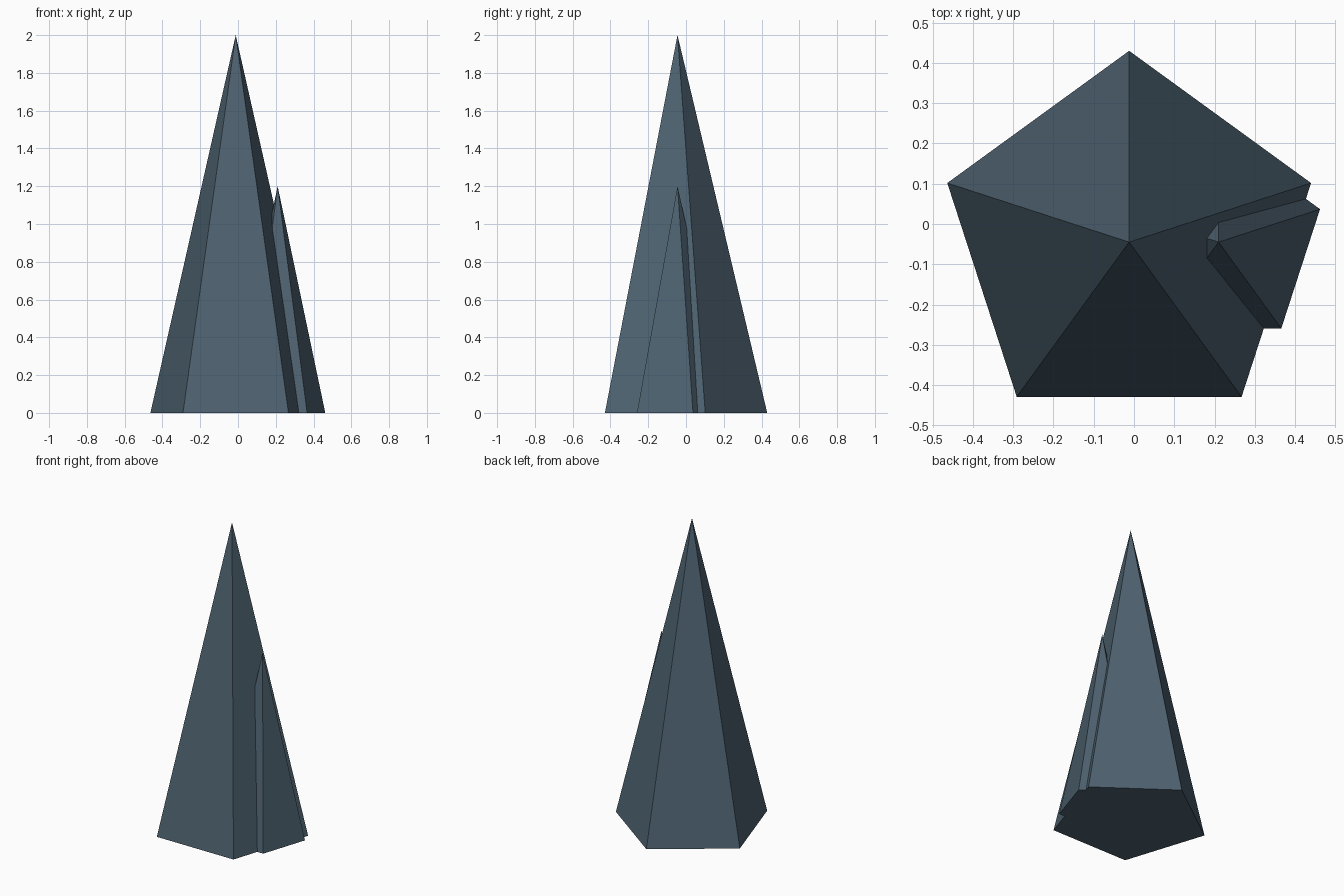
import bpy
import math

if "Cube" in bpy.data.objects:
    bpy.data.objects.remove(bpy.data.objects["Cube"])

# Single slate colour for both crystals
slate = bpy.data.materials.new("slate_blue")
slate.diffuse_color = (0.076, 0.122, 0.162, 1.0)
slate.use_nodes = True
slate.node_tree.nodes["Principled BSDF"].inputs["Base Color"].default_value = slate.diffuse_color


def spike(name, x, y, radius, height):
    """Five-sided pyramid with one corner pointing to +y."""
    corners = [(radius * math.cos(math.radians(90 + 72 * i)),
                radius * math.sin(math.radians(90 + 72 * i)), 0) for i in range(5)]
    faces = [(i, (i + 1) % 5, 5) for i in range(5)] + [(4, 3, 2, 1, 0)]
    mesh = bpy.data.meshes.new(name)
    mesh.from_pydata(corners + [(0, 0, height)], [], faces)
    mesh.materials.append(slate)
    obj = bpy.data.objects.new(name, mesh)
    obj.location = (x, y, 0)
    bpy.context.collection.objects.link(obj)
    return obj


# Tall main spike and the shorter one growing out of its right side
spike("main_spike", -0.012, -0.045, 0.475, 2.0)
spike("side_spike", 0.21, -0.045, 0.265, 1.2)
